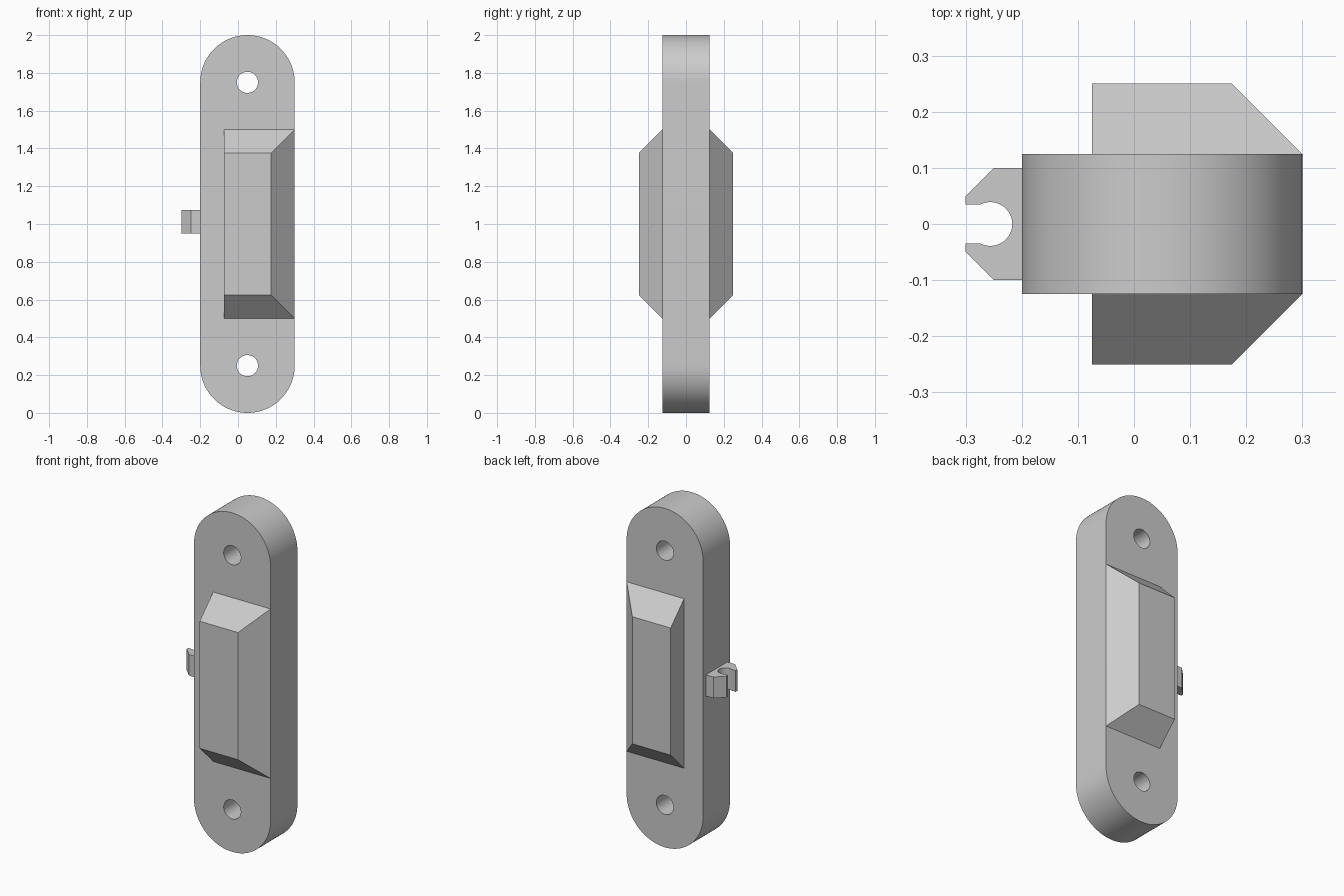
import bpy
import bmesh
from math import sin, cos, pi, asin
from mathutils import Vector

cube = bpy.data.objects.get("Cube")
if cube:
    bpy.data.objects.remove(cube, do_unlink=True)

GREY = (0.6, 0.6, 0.6, 1.0)
grey = bpy.data.materials.new("plain_grey")
grey.use_nodes = True
grey.diffuse_color = GREY
grey.node_tree.nodes["Principled BSDF"].inputs["Base Color"].default_value = GREY


def finish(name, bm):
    bmesh.ops.recalc_face_normals(bm, faces=bm.faces)
    mesh = bpy.data.meshes.new(name)
    bm.to_mesh(mesh)
    bm.free()
    mesh.materials.append(grey)
    obj = bpy.data.objects.new(name, mesh)
    bpy.context.collection.objects.link(obj)
    bpy.ops.object.select_all(action='DESELECT')
    obj.select_set(True)
    bpy.context.view_layer.objects.active = obj
    bpy.ops.object.shade_smooth_by_angle(angle=pi / 6)
    return obj


def arc(cx, cy, r, start, end, steps):
    angles = [start + (end - start) * i / steps for i in range(steps + 1)]
    return [(cx + r * cos(a), cy + r * sin(a)) for a in angles]


def slab(name, loops, place, depth):
    """Fill closed outlines (inner ones become holes) and extrude them."""
    bm = bmesh.new()
    edges = []
    for loop in loops:
        verts = [bm.verts.new(place(*p)) for p in loop]
        edges += [bm.edges.new((v, verts[i - 1])) for i, v in enumerate(verts)]
    bmesh.ops.triangle_fill(bm, use_beauty=True, edges=edges)
    cap = bm.faces[:]
    # Keep the first cap and add the second one plus the walls
    result = bmesh.ops.extrude_face_region(bm, geom=cap, use_keep_orig=True)
    moved = [g for g in result["geom"] if isinstance(g, bmesh.types.BMVert)]
    bmesh.ops.translate(bm, verts=moved, vec=Vector(depth))
    return finish(name, bm)


# Body plate: rounded ends with a screw hole near each end
MID, RADIUS, LOW, HIGH, HALF = 0.05, 0.25, 0.25, 1.75, 0.125
outline = arc(MID, HIGH, RADIUS, 0, pi, 48) + arc(MID, LOW, RADIUS, pi, 2 * pi, 48)
holes = [arc(MID, z, 0.056, 0, 2 * pi, 40)[:-1] for z in (LOW, HIGH)]
slab("body_plate", [outline] + holes, lambda x, z: (x, -HALF, z), (0, 2 * HALF, 0))

# Side clip: chamfered jaws around a round socket
SOCKET_X, SOCKET_R, GAP = -0.256, 0.039, 0.035
opening = pi - asin(GAP / SOCKET_R)
jaw = [(-0.195, 0.1), (-0.25, 0.1), (-0.3, 0.05), (-0.3, GAP)]
clip = jaw + arc(SOCKET_X, 0, SOCKET_R, opening, -opening, 32)
clip += [(x, -y) for x, y in reversed(jaw)]
slab("side_clip", [clip], lambda x, y: (x, y, 0.95), (0, 0, 0.125))

# Raised pads: bevelled on three sides, mirrored front to back
bm = bmesh.new()
rings = []
for y, right, low, high in ((-0.125, 0.3, 0.5, 1.5), (-0.25, 0.175, 0.625, 1.375)):
    corners = ((-0.075, low), (right, low), (right, high), (-0.075, high))
    rings.append([bm.verts.new((x, y, z)) for x, z in corners])
base, top = rings
bm.faces.new(base)
bm.faces.new(top)
for i in range(4):
    bm.faces.new((base[i - 1], base[i], top[i], top[i - 1]))
pads = finish("raised_pads", bm)
mirror = pads.modifiers.new("front_to_back", 'MIRROR')
mirror.use_axis = (False, True, False)
mirror.use_mirror_merge = False
